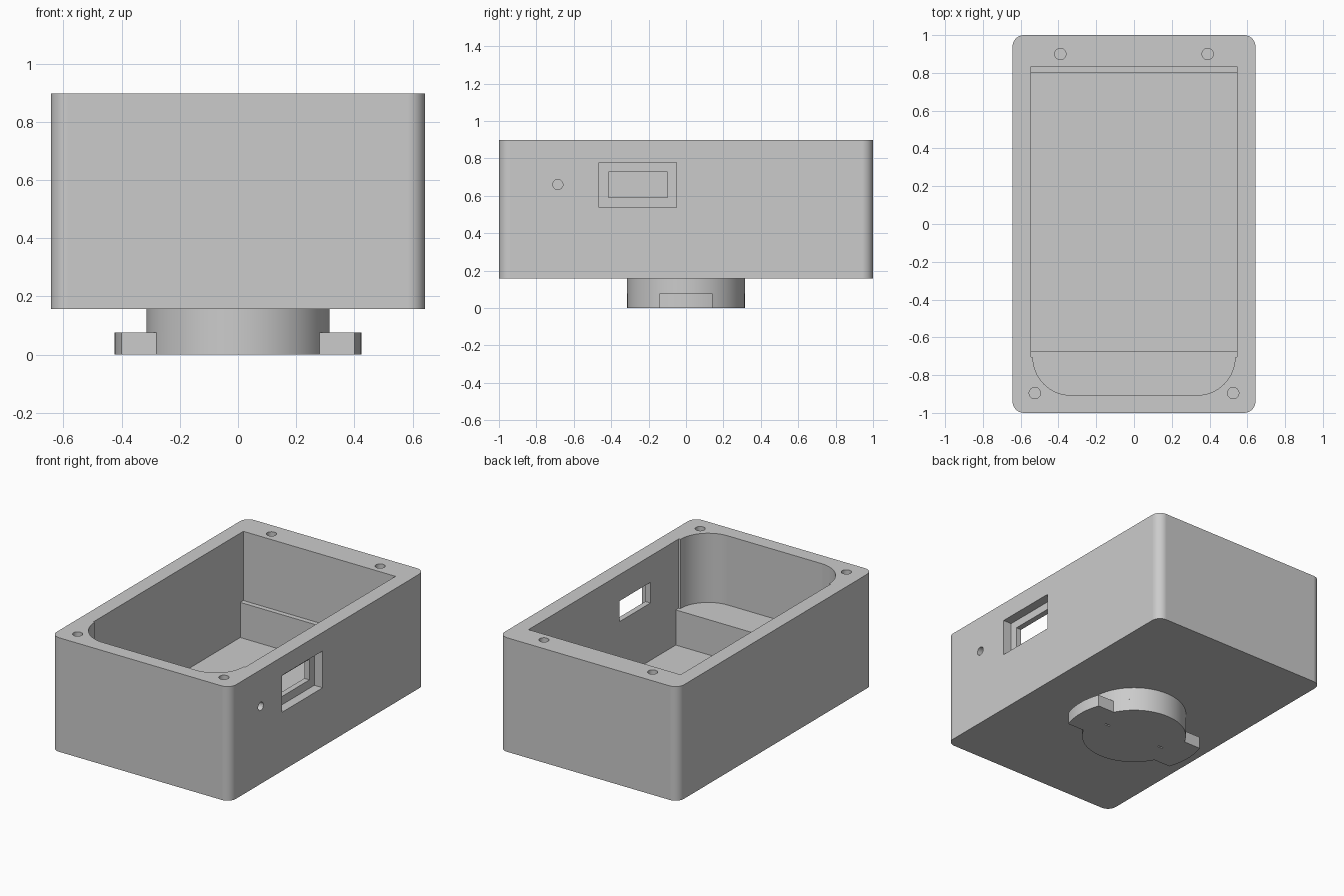
import bpy
import bmesh
from math import pi, sin, cos, asin

if "Cube" in bpy.data.objects:
    bpy.data.objects.remove(bpy.data.objects["Cube"], do_unlink=True)

grey = bpy.data.materials.new("light grey plastic")
grey.use_nodes = True
grey.diffuse_color = (0.6, 0.6, 0.6, 1)
grey.node_tree.nodes["Principled BSDF"].inputs["Base Color"].default_value = (0.6, 0.6, 0.6, 1)


def arc(cx, cy, r, start, end, steps=12):
    angles = [start + (end - start) * i / steps for i in range(steps + 1)]
    return [(cx + r * cos(a), cy + r * sin(a)) for a in angles]


def prism(name, outline, bottom, top):
    """Extrude a counter-clockwise outline from bottom to top."""
    bm = bmesh.new()
    face = bm.faces.new([bm.verts.new((x, y, bottom)) for x, y in outline])
    new = bmesh.ops.extrude_face_region(bm, geom=[face])["geom"]
    verts = [g for g in new if isinstance(g, bmesh.types.BMVert)]
    bmesh.ops.translate(bm, verts=verts, vec=(0, 0, top - bottom))
    bmesh.ops.recalc_face_normals(bm, faces=bm.faces)
    mesh = bpy.data.meshes.new(name)
    bm.to_mesh(mesh)
    bm.free()
    mesh.materials.append(grey)
    obj = bpy.data.objects.new(name, mesh)
    bpy.context.collection.objects.link(obj)
    return obj


def rect(x0, x1, y0, y1):
    return [(x0, y0), (x1, y0), (x1, y1), (x0, y1)]


def activate(obj):
    bpy.ops.object.select_all(action="DESELECT")
    obj.select_set(True)
    bpy.context.view_layer.objects.active = obj


def cut(target, cutter):
    """Subtract the cutter from the target and discard it."""
    mod = target.modifiers.new("cut", "BOOLEAN")
    mod.operation = "DIFFERENCE"
    mod.solver = "EXACT"
    mod.object = cutter
    activate(target)
    bpy.ops.object.modifier_apply(modifier=mod.name)
    bpy.data.objects.remove(cutter, do_unlink=True)


def drill(target, centre, radius, depth, rotation=(0, 0, 0)):
    bpy.ops.mesh.primitive_cylinder_add(vertices=32, radius=radius, depth=depth,
                                        location=centre, rotation=rotation)
    cutter = bpy.context.object
    cutter.data.materials.append(grey)
    cut(target, cutter)


# Case body with rounded upright corners
W, L, R = 0.643, 1.0, 0.06
BASE, TOP = 0.157, 0.897
corners = [(W - R, L - R), (R - W, L - R), (R - W, R - L), (W - R, R - L)]
outline = []
for i, (cx, cy) in enumerate(corners):
    outline += arc(cx, cy, R, i * pi / 2, (i + 1) * pi / 2, 8)
case = prism("case_body", outline, BASE, TOP)

# Upper cavity: main bay with a narrower rounded front pocket
bay = [(0.546, -0.704), (0.546, 0.835), (-0.546, 0.835), (-0.546, -0.704)]
bay += arc(-0.335, -0.706, 0.2, pi, 1.5 * pi, 16)
bay += arc(0.335, -0.706, 0.2, 1.5 * pi, 2 * pi, 16)
cut(case, prism("bay_cutter", bay, 0.448, 1.0))

# Lower cavity, leaving ledges at front and back
cut(case, prism("well_cutter", rect(-0.546, 0.546, -0.675, 0.803), 0.22, 0.5))

# Screw holes in the rim
for x, y in ((0.39, 0.9), (0.525, -0.895)):
    for side in (-1, 1):
        drill(case, (side * x, y, TOP), 0.03, 0.6)

# Stepped port window and small blind hole in the left wall
cut(case, prism("port_recess", rect(0.583, 0.7, -0.465, -0.05), 0.538, 0.777))
cut(case, prism("port_opening", rect(0.5, 0.7, -0.415, -0.1), 0.592, 0.726))
drill(case, (0.66, -0.685, 0.66), 0.027, 0.18, (0, pi / 2, 0))

# Round twist mount: stem, and a flange with two locking tabs
r_stem, r_tab, half = 0.315, 0.425, 0.143
a, b = asin(half / r_stem), asin(half / r_tab)
flange_outline = []
for turn in (0, pi):
    flange_outline += arc(0, 0, r_tab, turn - b, turn + b)
    flange_outline += arc(0, 0, r_stem, turn + a, turn + pi - a, 32)
flange = prism("mount_flange", flange_outline, 0, 0.077)
stem = prism("mount_stem", arc(0, 0, r_stem, 0, 2 * pi, 80)[:-1], 0.077, BASE)

# Small slots under the flange
for x in (-0.21, 0.21):
    cut(flange, prism("slot_cutter", rect(x - 0.018, x + 0.018, -0.005, 0.005), -0.1, 0.01))

# Smooth the curves while keeping broad faces flat
for obj in (case, flange, stem):
    activate(obj)
    bpy.ops.object.shade_smooth_by_angle(angle=pi / 6)
    flat = obj.modifiers.new("flat_faces", "WEIGHTED_NORMAL")
    flat.keep_sharp = True
